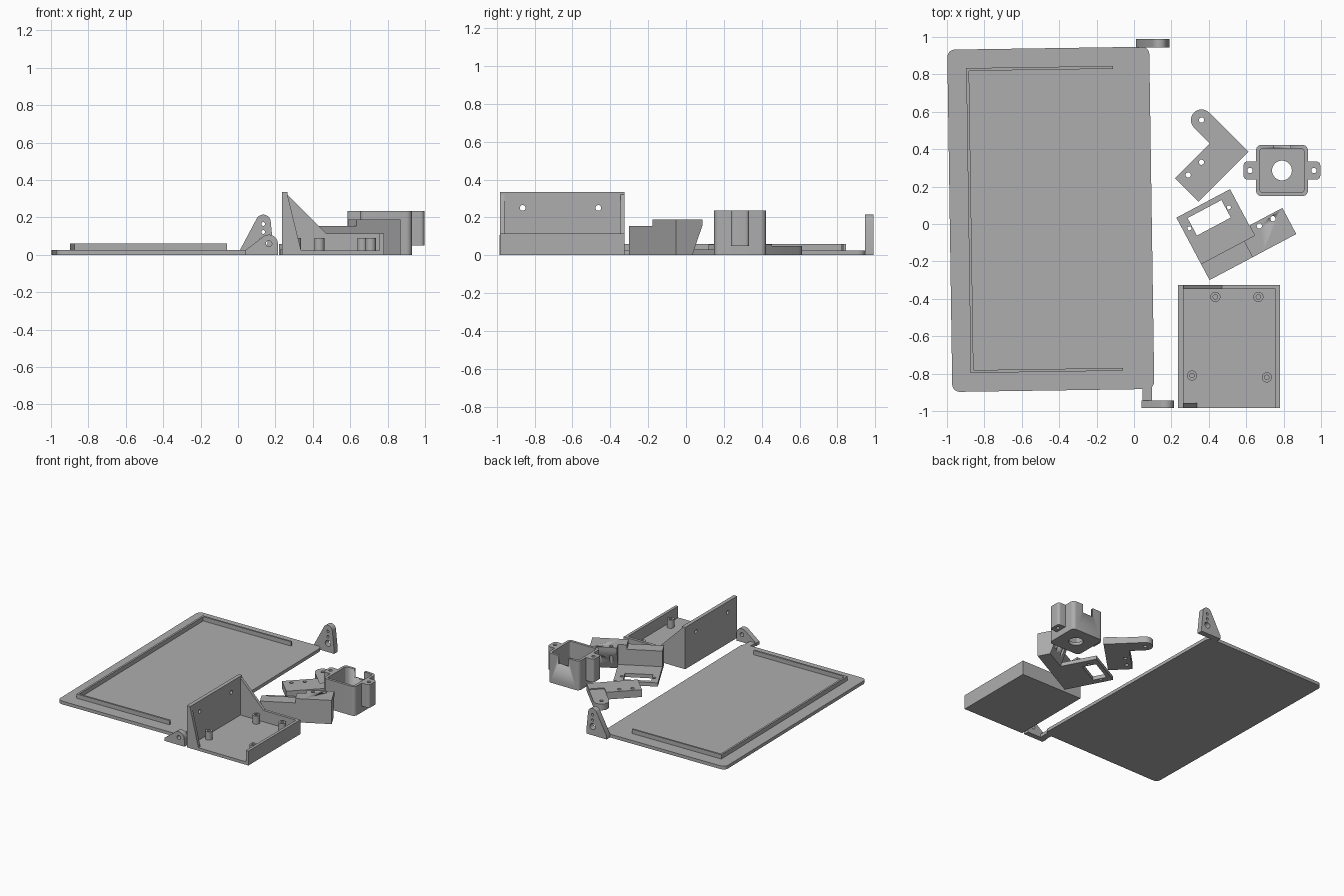
import bpy, bmesh, math
from mathutils import Matrix, Vector
from mathutils.geometry import convex_hull_2d

cube = bpy.data.objects.get("Cube")
if cube:
    bpy.data.objects.remove(cube)

grey = bpy.data.materials.new("plain grey")
grey.use_nodes = True
GREY = (0.42, 0.42, 0.42, 1)
grey.diffuse_color = GREY
grey.node_tree.nodes["Principled BSDF"].inputs["Base Color"].default_value = GREY


def circle(x, y, r, n=32):
    return [(x + r * math.cos(math.tau * i / n), y + r * math.sin(math.tau * i / n)) for i in range(n)]


def rect(x0, y0, x1, y1, r=0):
    if not r:
        return [(x0, y0), (x1, y0), (x1, y1), (x0, y1)]
    corners = [(x1 - r, y1 - r), (x0 + r, y1 - r), (x0 + r, y0 + r), (x1 - r, y0 + r)]
    return [(cx + r * math.cos(a), cy + r * math.sin(a))
            for k, (cx, cy) in enumerate(corners)
            for a in [math.pi / 2 * (k + s / 6) for s in range(7)]]


def hull(points):
    return [points[i] for i in convex_hull_2d([Vector(p) for p in points])]


def prism(name, outlines, z0, z1, frame=Matrix()):
    """Extrude a flat outline (later outlines are holes) from z0 to z1 in a frame."""
    curve = bpy.data.curves.new(name, "CURVE")
    curve.dimensions = "2D"
    curve.fill_mode = "BOTH"
    curve.extrude = (z1 - z0) / 2
    for pts in outlines:
        spline = curve.splines.new("POLY")
        spline.points.add(len(pts) - 1)
        for p, (x, y) in zip(spline.points, pts):
            p.co = (x, y, 0, 1)
        spline.use_cyclic_u = True
    helper = bpy.data.objects.new("helper", curve)
    mesh = bpy.data.meshes.new_from_object(helper)
    bpy.data.objects.remove(helper)
    bm = bmesh.new()
    bm.from_mesh(mesh)
    bmesh.ops.remove_doubles(bm, verts=bm.verts, dist=1e-5)
    bm.transform(frame @ Matrix.Translation((0, 0, (z0 + z1) / 2)))
    bmesh.ops.recalc_face_normals(bm, faces=bm.faces)
    bm.to_mesh(mesh)
    bm.free()
    mesh.materials.clear()
    mesh.materials.append(grey)
    obj = bpy.data.objects.new(name, mesh)
    bpy.context.collection.objects.link(obj)
    bpy.ops.object.select_all(action="DESELECT")
    obj.select_set(True)
    bpy.context.view_layer.objects.active = obj
    bpy.ops.object.shade_smooth_by_angle(angle=math.radians(30))
    return obj


def frame_at(x, y, degrees):
    return Matrix.Translation((x, y, 0)) @ Matrix.Rotation(math.radians(degrees), 4, "Z")


# Upright frame: outline in x and z, extruded towards -y
UPRIGHT = Matrix.Rotation(math.pi / 2, 4, "X")
# Side frame: outline in y and z, extruded along x
SIDE = Matrix(((0, 0, 1, 0), (1, 0, 0, 0), (0, 1, 0, 0), (0, 0, 0, 1)))

# Large lid panel with a three-sided ridge
panel = frame_at(-0.445, 0.025, 0.85)
prism("lid_panel", [rect(-0.54, -0.915, 0.54, 0.915, 0.04)], 0, 0.026, panel)
t = 0.015
prism("lid_ridge", [[(-0.44, -0.815), (0.375, -0.815), (0.375, -0.815 + t), (-0.44 + t, -0.815 + t),
                     (-0.44 + t, 0.815 - t), (0.345, 0.815 - t), (0.345, 0.815), (-0.44, 0.815)]],
      0.02, 0.06, panel)

# Hinge ears at both ends of the panel
back_ear = hull([(0.01, 0), (0.01, 0.025), (0.19, 0), (0.19, 0.03)] + circle(0.135, 0.175, 0.04))
prism("back_hinge_ear", [back_ear, circle(0.135, 0.165, 0.01), circle(0.135, 0.122, 0.01),
                         circle(0.135, 0.07, 0.024)], -0.99, -0.945, UPRIGHT)
front_ear = hull([(0.04, 0), (0.04, 0.025), (0.215, 0)] + circle(0.165, 0.06, 0.048))
prism("front_hinge_ear", [front_ear, circle(0.165, 0.06, 0.016)], 0.943, 0.985, UPRIGHT)
prism("front_hinge_neck", [rect(0.045, -0.95, 0.095, -0.87)], 0, 0.026)

# Open tray: floor, low walls, tall drilled wall and gussets
prism("tray_floor", [rect(0.235, -0.983, 0.78, -0.325)], 0, 0.024)
prism("tray_tall_wall", [rect(-0.983, 0, -0.325, 0.335), circle(-0.863, 0.25, 0.015),
                         circle(-0.463, 0.25, 0.015)], 0.235, 0.265, SIDE)
prism("tray_right_wall", [rect(0.757, -0.983, 0.78, -0.325)], 0, 0.115)
prism("tray_back_wall", [[(0.25, 0), (0.78, 0), (0.78, 0.115), (0.47, 0.115), (0.265, 0.32), (0.25, 0.32)]],
      0.325, 0.347, UPRIGHT)
prism("tray_front_gusset", [[(0.25, 0), (0.337, 0), (0.337, 0.024), (0.265, 0.32), (0.25, 0.32)]],
      0.958, 0.983, UPRIGHT)
for i, (x, y) in enumerate([(0.435, -0.39), (0.665, -0.39), (0.31, -0.81), (0.71, -0.82)]):
    prism(f"tray_standoff_{i + 1}", [circle(x, y, 0.027), circle(x, y, 0.012)], 0.02, 0.09)

# Square cup housing with drilled floor, side lugs and a cable notch
cx, cy = 0.791, 0.286
prism("cup_floor", [rect(cx - 0.139, cy - 0.137, cx + 0.139, cy + 0.137, 0.03), circle(cx, cy, 0.053)], 0, 0.024)
walls = prism("cup_walls", [rect(cx - 0.139, cy - 0.137, cx + 0.139, cy + 0.137, 0.03),
                            rect(cx - 0.118, cy - 0.117, cx + 0.118, cy + 0.117, 0.015)], 0.024, 0.235)
cutter = prism("notch_cutter", [rect(cx - 0.045, cy + 0.08, cx + 0.045, cy + 0.2)], 0.165, 0.3)
cutter.hide_render = True
notch = walls.modifiers.new("notch", "BOOLEAN")
notch.object = cutter
notch.solver = "EXACT"
bpy.context.view_layer.objects.active = walls
bpy.ops.object.modifier_apply(modifier=notch.name)
bpy.data.objects.remove(cutter)
for side, name in ((-1, "right"), (1, "left")):
    x0, x1 = sorted((cx + side * 0.13, cx + side * 0.205))
    lug = hull(rect(x0, cy - 0.048, x1, cy + 0.048, 0.02) +
               rect(cx + side * 0.13, cy - 0.048, cx + side * 0.15, cy + 0.048))
    prism(f"cup_{name}_lug", [lug, circle(cx + side * 0.171, cy, 0.014)], 0.05, 0.235)

# Small bracket: drilled base and a round-ended arm
arm_frame = frame_at(0.345, 0.118, 45)
prism("small_bracket_base", [[(0, 0), (0.378, 0), (0.378, 0.098), (0.264, 0.098), (0.264, 0.178), (0, 0.178)],
                             circle(0.063, 0.141, 0.014), circle(0.161, 0.139, 0.014)], 0, 0.058, arm_frame)
arm = hull([(0.264, 0.098), (0.378, 0.098)] + circle(0.321, 0.298, 0.057))
prism("small_bracket_arm", [arm, circle(0.321, 0.298, 0.014)], 0, 0.05, arm_frame)

# Large bracket: windowed plate, block and overhanging wing
wing_frame = frame_at(0.404, -0.3, 28)
prism("large_bracket_plate", [rect(0, 0.09, 0.325, 0.378), rect(0.052, 0.242, 0.257, 0.348),
                              circle(0.035, 0.295, 0.011), circle(0.274, 0.295, 0.011)], 0, 0.03, wing_frame)
prism("large_bracket_block", [rect(0, 0, 0.27, 0.098)], 0, 0.155, wing_frame)
prism("large_bracket_wing_root", [rect(0.26, 0, 0.325, 0.098)], 0, 0.19, wing_frame)
wing = prism("large_bracket_wing", [[(0, 0), (0.098, 0), (0.158, 0.155), (0.158, 0.19), (0, 0.19)]],
             0.325, 0.525, wing_frame @ SIDE)
for i, x in enumerate((0.371, 0.453)):
    drill = prism("hole_cutter", [circle(x, 0.131, 0.014)], -0.05, 0.3, wing_frame)
    drill.hide_render = True
    hole = wing.modifiers.new("hole", "BOOLEAN")
    hole.object = drill
    hole.solver = "EXACT"
    bpy.context.view_layer.objects.active = wing
    bpy.ops.object.modifier_apply(modifier=hole.name)
    bpy.data.objects.remove(drill)
